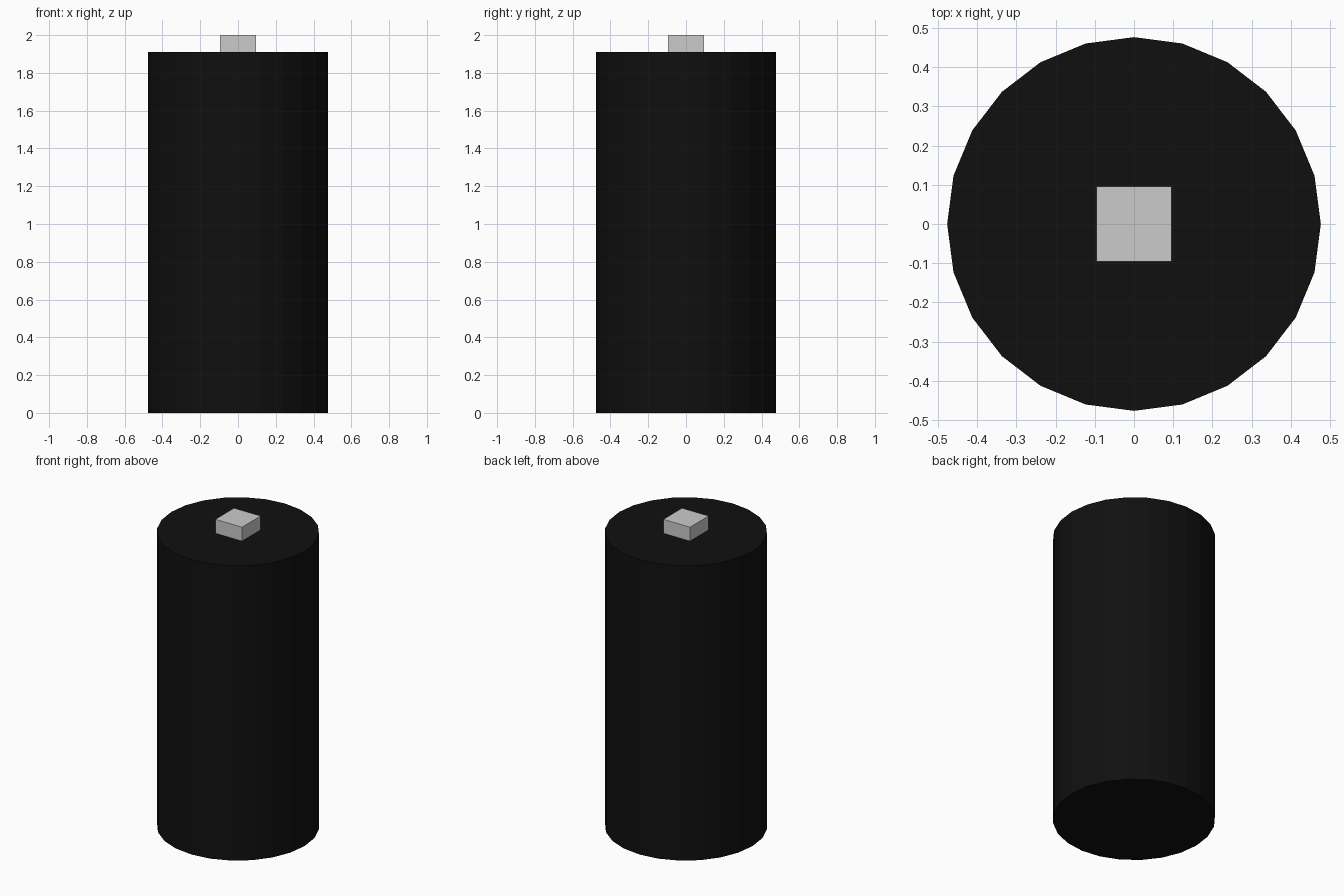
import bpy

if "Cube" in bpy.data.objects:
    bpy.data.objects.remove(bpy.data.objects["Cube"])

BODY_RADIUS = 0.477
BODY_HEIGHT = 1.91
TIP_WIDTH = 0.191
TOTAL_HEIGHT = 2.0

# Black casing: flat-faced 24-sided cylinder
bpy.ops.mesh.primitive_cylinder_add(
    vertices=24, radius=BODY_RADIUS, depth=BODY_HEIGHT,
    location=(0, 0, BODY_HEIGHT / 2))
body = bpy.context.object
body.name = "casing"
black = bpy.data.materials.new("black")
black.diffuse_color = (0.005, 0.005, 0.005, 1)
black.use_nodes = True
black.node_tree.nodes["Principled BSDF"].inputs["Base Color"].default_value = black.diffuse_color
body.data.materials.append(black)

# Grey terminal: small cube half sunk into the top
bpy.ops.mesh.primitive_cube_add(
    size=TIP_WIDTH, location=(0, 0, TOTAL_HEIGHT - TIP_WIDTH / 2))
bpy.context.object.name = "top_terminal"
